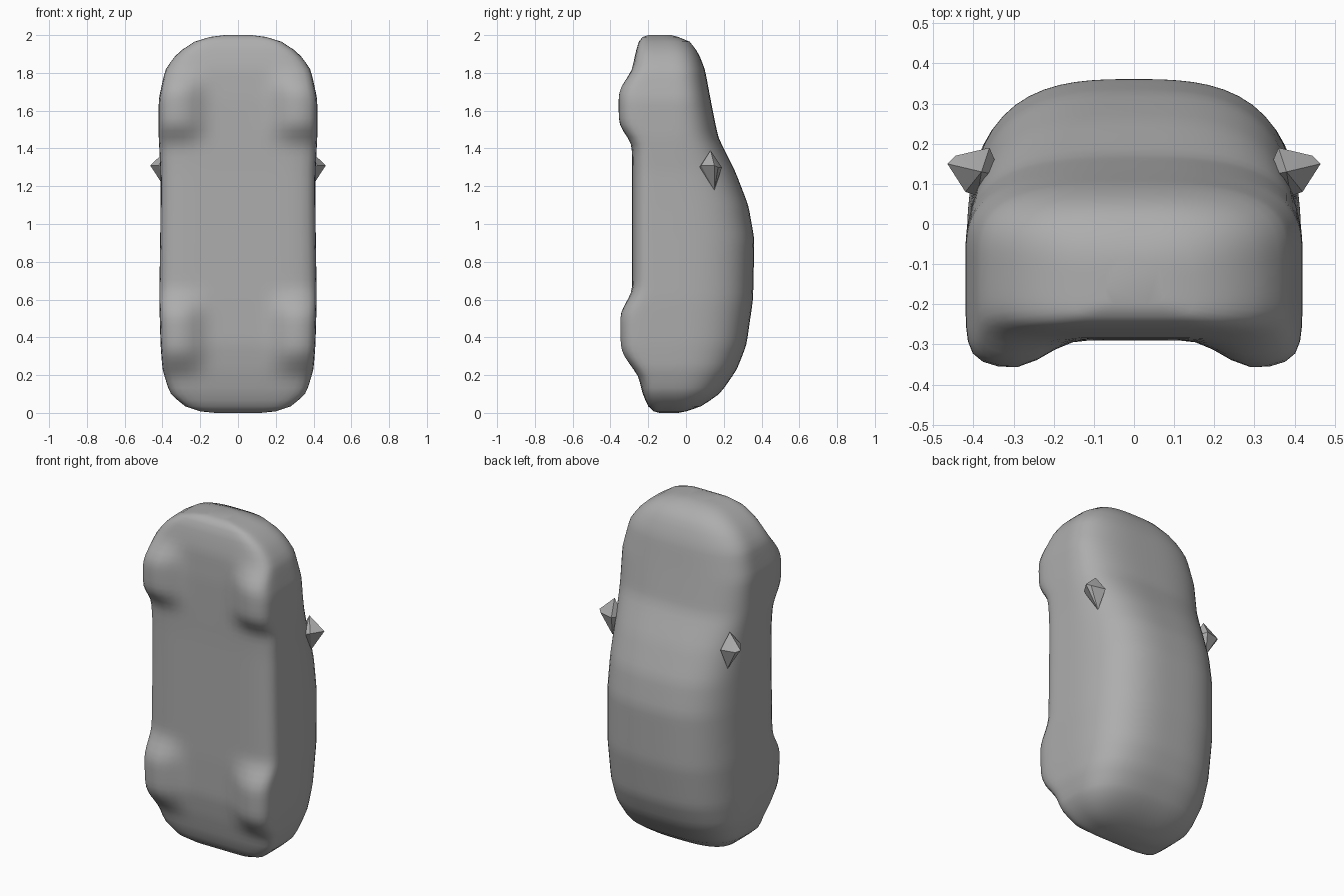
import bpy, bmesh, math

cube = bpy.data.objects.get("Cube")
if cube:
    bpy.data.objects.remove(cube, do_unlink=True)

grey = bpy.data.materials.new("plain_grey")
grey.use_nodes = True
COLOUR = (0.42, 0.42, 0.42, 1)
grey.diffuse_color = COLOUR
grey.node_tree.nodes["Principled BSDF"].inputs["Base Color"].default_value = COLOUR

# Body stations from tail to nose: z, half width, underside y, roof y
STATIONS = [
    (0.00, 0.12, -0.14, -0.04), (0.008, 0.20, -0.17, 0.00), (0.035, 0.28, -0.20, 0.08),
    (0.10, 0.36, -0.23, 0.18), (0.23, 0.40, -0.26, 0.27), (0.36, 0.41, -0.28, 0.32),
    (0.60, 0.417, -0.285, 0.355), (0.92, 0.412, -0.285, 0.362), (1.10, 0.41, -0.285, 0.33),
    (1.28, 0.41, -0.285, 0.26), (1.46, 0.42, -0.288, 0.17), (1.66, 0.42, -0.29, 0.13),
    (1.82, 0.385, -0.285, 0.10), (1.92, 0.31, -0.265, 0.06), (1.965, 0.23, -0.25, 0.02),
    (1.99, 0.15, -0.23, -0.04), (2.00, 0.07, -0.20, -0.08)]
WHEELS = [(0.42, 0.25), (1.62, 0.22)]   # centre z, half length
RING = 72


def smooth(t):
    t = max(0.0, min(1.0, t))
    return t * t * (3 - 2 * t)


def section(z, w, low, high):
    """Rounded-box cross-section with the wheels swelling out of the floor."""
    mid = min(-0.08, (low + high) / 2)
    swell = sum(smooth((1 - abs(z - c) / h) * 1.5) for c, h in WHEELS)
    ring = []
    for i in range(RING):
        a = 2 * math.pi * i / RING
        c, s = math.cos(a), math.sin(a)
        n = 3.0 if s > 0 else 7.0
        r = (abs(c) ** n + abs(s) ** n) ** (-1 / n)
        x, u = w * r * c, r * s
        y = mid + u * ((high - mid) if u > 0 else (mid - low))
        if u < 0:
            y -= 0.075 * swell * smooth((abs(x) - 0.14) / 0.16) * smooth(-u * 1.2)
        ring.append((x, y, z))
    return ring


def finish(name, bm, angle):
    bmesh.ops.recalc_face_normals(bm, faces=bm.faces)
    mesh = bpy.data.meshes.new(name)
    bm.to_mesh(mesh)
    bm.free()
    mesh.materials.append(grey)
    ob = bpy.data.objects.new(name, mesh)
    bpy.context.collection.objects.link(ob)
    bpy.ops.object.select_all(action='DESELECT')
    ob.select_set(True)
    bpy.context.view_layer.objects.active = ob
    bpy.ops.object.shade_smooth_by_angle(angle=math.radians(angle))


# Car body, lofted from tail to nose
rows = []
for a, b in zip(STATIONS, STATIONS[1:]):
    steps = max(1, round((b[0] - a[0]) / 0.035))
    rows += [[p + (q - p) * k / steps for p, q in zip(a, b)] for k in range(steps)]
rows.append(STATIONS[-1])
bm = bmesh.new()
loops = [[bm.verts.new(p) for p in section(*row)] for row in rows]
for lo, hi in zip(loops, loops[1:]):
    for i in range(RING):
        j = (i + 1) % RING
        bm.faces.new((lo[i], lo[j], hi[j], hi[i]))
bm.faces.new(loops[0])
bm.faces.new(loops[-1])
# Soften the station joins
for _ in range(3):
    bmesh.ops.smooth_vert(bm, verts=[v for l in loops[3:-3] for v in l], factor=0.3,
                          use_axis_x=True, use_axis_y=True)
finish("car_body", bm, 50)

# Faceted door mirrors
MIRROR = [(0.36, 0.19, 1.30), (0.39, 0.07, 1.30), (0.38, 0.13, 1.39), (0.38, 0.15, 1.18),
          (0.42, 0.08, 1.31), (0.465, 0.15, 1.31), (0.445, 0.17, 1.30), (0.33, 0.12, 1.29)]
for side, sx in (("left", 1), ("right", -1)):
    bm = bmesh.new()
    verts = [bm.verts.new((sx * x, y, z)) for x, y, z in MIRROR]
    bmesh.ops.convex_hull(bm, input=verts)
    finish(side + "_mirror", bm, 20)
